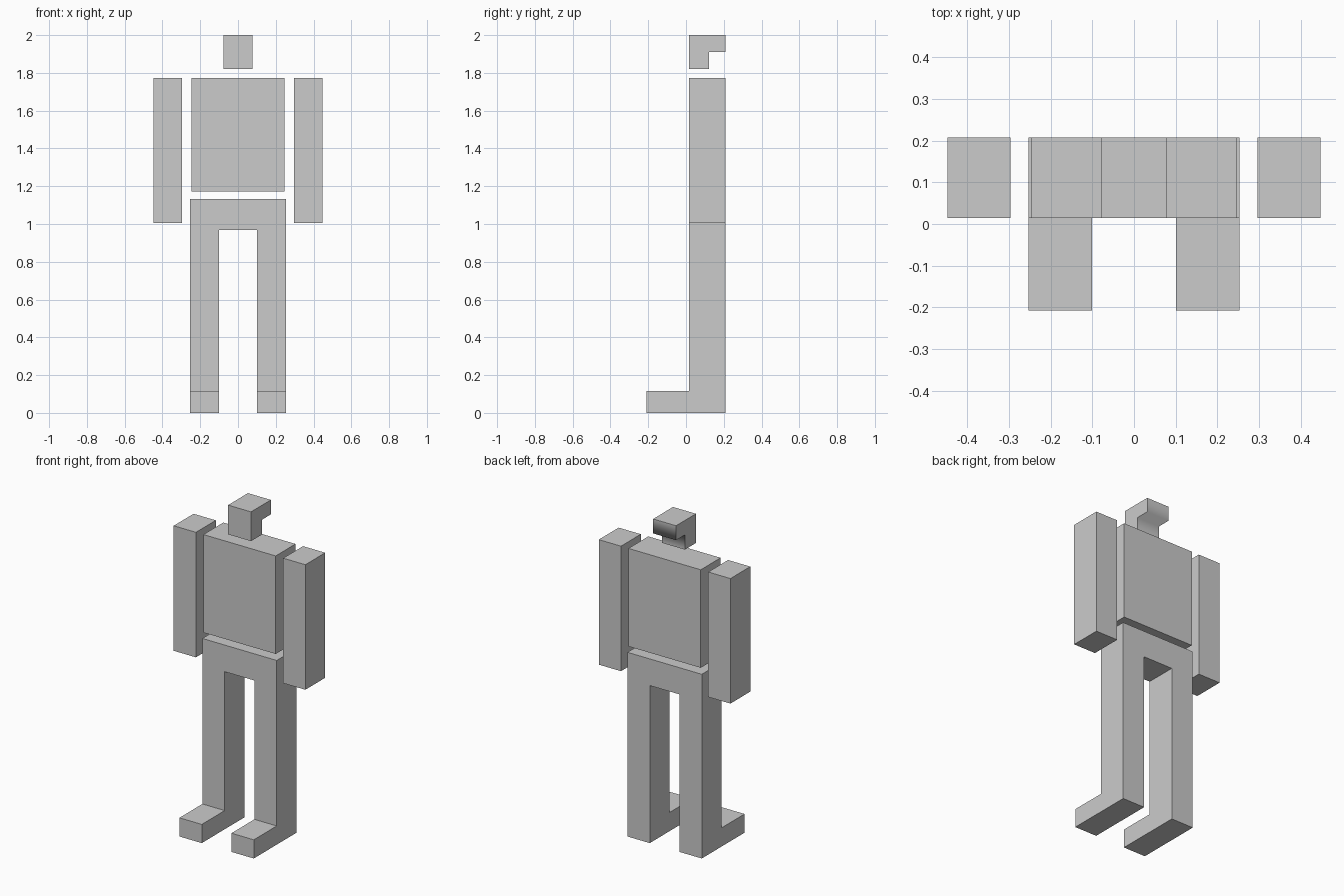
import bpy, bmesh
from mathutils import Matrix

if "Cube" in bpy.data.objects:
    bpy.data.objects.remove(bpy.data.objects["Cube"])

BACK, FRONT = 0.208, 0.015  # depth shared by all body parts


def finish(name, bm):
    bmesh.ops.recalc_face_normals(bm, faces=bm.faces[:])
    mesh = bpy.data.meshes.new(name)
    bm.to_mesh(mesh)
    bm.free()
    obj = bpy.data.objects.new(name, mesh)
    bpy.context.collection.objects.link(obj)
    return obj


def box_bm(x0, x1, z0, z1):
    bm = bmesh.new()
    bmesh.ops.create_cube(bm, size=1)
    for v in bm.verts:
        v.co.x = x1 if v.co.x > 0 else x0
        v.co.y = BACK if v.co.y > 0 else FRONT
        v.co.z = z1 if v.co.z > 0 else z0
    return bm


def pull(bm, test, offset):
    """Extrude the single face whose centre passes the test."""
    face = next(f for f in bm.faces if test(f.calc_center_median()))
    new = bmesh.ops.extrude_discrete_faces(bm, faces=[face])["faces"]
    bmesh.ops.translate(bm, verts=new[0].verts[:], vec=offset)
    return new[0]


# Torso and arms
finish("torso", box_bm(-0.246, 0.246, 1.171, 1.774))
finish("right_arm", box_bm(-0.448, -0.297, 1.005, 1.774))
finish("left_arm", box_bm(0.297, 0.448, 1.005, 1.774))

# Head: side profile extruded across x, with a soft-shaded notch at the back
profile = [(FRONT, 1.82), (0.122, 1.82), (0.122, 1.911),
           (BACK, 1.911), (BACK, 2.0), (FRONT, 2.0)]
bm = bmesh.new()
side = bm.faces.new([bm.verts.new((-0.078, y, z)) for y, z in profile])
ext = bmesh.ops.extrude_face_region(bm, geom=[side], use_keep_orig=True)
bmesh.ops.translate(bm, vec=(0.156, 0, 0),
                    verts=[g for g in ext["geom"] if isinstance(g, bmesh.types.BMVert)])
for f in bm.faces:
    c = f.calc_center_median()
    f.smooth = abs(c.x) < 0.01 and c.y > 0.12 and c.z < 1.99
finish("head", bm)

# Legs: one leg block, foot pulled forward, hip pulled inward, then mirrored
FOOT, CROTCH = 0.115, 0.969
bm = box_bm(0.101, 0.253, 0.0, 1.133)
for z in (FOOT, CROTCH):
    bmesh.ops.bisect_plane(bm, geom=bm.verts[:] + bm.edges[:] + bm.faces[:],
                           plane_co=(0, 0, z), plane_no=(0, 0, 1))
pull(bm, lambda c: c.y < FRONT + 0.001 and c.z < FOOT, (0, -0.208 - FRONT, 0))
seam = pull(bm, lambda c: c.x < 0.102 and c.z > CROTCH, (-0.101, 0, 0))
bmesh.ops.delete(bm, geom=[seam], context='FACES_ONLY')
bmesh.ops.mirror(bm, geom=bm.verts[:] + bm.edges[:] + bm.faces[:],
                 matrix=Matrix.Identity(4), axis='X', merge_dist=0.001)
bmesh.ops.recalc_face_normals(bm, faces=bm.faces[:])
bmesh.ops.dissolve_limit(bm, angle_limit=0.02, verts=bm.verts[:], edges=bm.edges[:])
finish("legs", bm)
